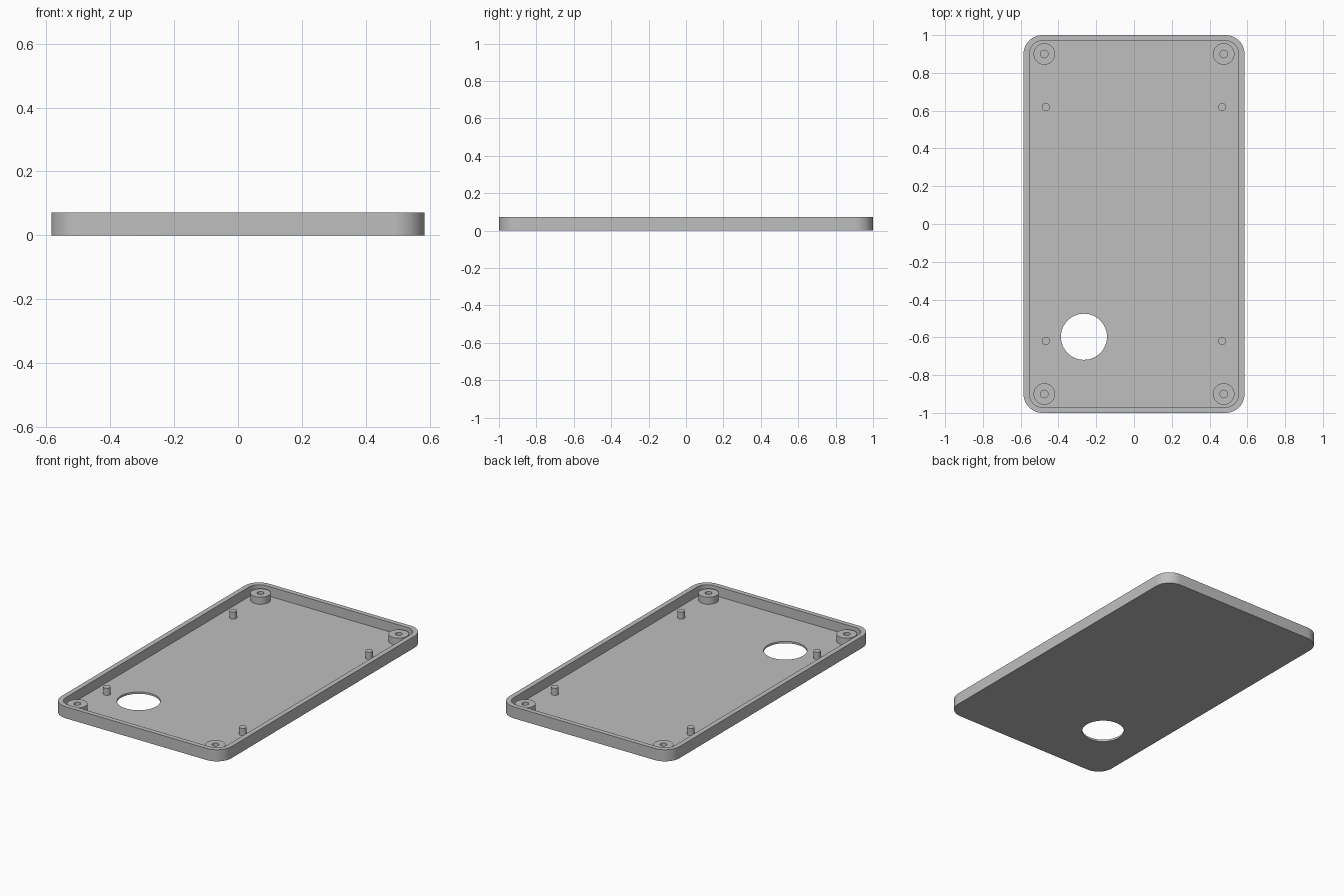
import bpy
import bmesh
from math import cos, sin, pi, radians

cube = bpy.data.objects.get("Cube")
if cube:
    bpy.data.objects.remove(cube, do_unlink=True)

FLOOR, RIM, POST_TOP = 0.012, 0.072, 0.056

plastic = bpy.data.materials.new("grey plastic")
colour = (0.52, 0.52, 0.52, 1)
plastic.diffuse_color = colour
plastic.use_nodes = True
plastic.node_tree.nodes["Principled BSDF"].inputs["Base Color"].default_value = colour


def circle(r, cx=0, cy=0, n=48):
    return [(cx + r * cos(2 * pi * i / n), cy + r * sin(2 * pi * i / n)) for i in range(n)]


def rounded_rect(hx, hy, r, n=12):
    """Counter-clockwise outline with n segments in each corner."""
    pts = []
    for k, (sx, sy) in enumerate([(1, 1), (-1, 1), (-1, -1), (1, -1)]):
        for i in range(n + 1):
            a = (k + i / n) * pi / 2
            pts.append((sx * (hx - r) + r * cos(a), sy * (hy - r) + r * sin(a)))
    return pts


def ring(bm, pts, z):
    return [bm.verts.new((x, y, z)) for x, y in pts]


def skin(bm, rings):
    """Join successive rings with quads."""
    for a, b in zip(rings, rings[1:]):
        for i in range(len(a)):
            j = (i + 1) % len(a)
            bm.faces.new((a[i], a[j], b[j], b[i]))


def fill_between(bm, outer, hole):
    """Flat fill of an outline with a hole in it."""
    edges = [bm.edges.get((r[i - 1], r[i])) for r in (outer, hole) for i in range(len(r))]
    bmesh.ops.triangle_fill(bm, edges=edges, use_beauty=True)


def finish(bm, name, location=(0, 0, 0)):
    mesh = bpy.data.meshes.new(name)
    bm.to_mesh(mesh)
    bm.free()
    mesh.materials.append(plastic)
    obj = bpy.data.objects.new(name, mesh)
    obj.location = location
    bpy.context.collection.objects.link(obj)
    bpy.ops.object.select_all(action='DESELECT')
    obj.select_set(True)
    bpy.context.view_layer.objects.active = obj
    bpy.ops.object.shade_smooth_by_angle(angle=radians(30))


# Tray: outer wall, rim, inner wall, and a floor pierced by a round opening
bm = bmesh.new()
outer = rounded_rect(0.585, 1.0, 0.1)
inner = rounded_rect(0.554, 0.97, 0.07)
shell = [ring(bm, outer, 0), ring(bm, outer, RIM), ring(bm, inner, RIM), ring(bm, inner, FLOOR)]
skin(bm, shell)
opening = circle(0.122, -0.265, -0.597, 64)
hole = [ring(bm, opening, FLOOR), ring(bm, opening, 0)]
skin(bm, hole)
fill_between(bm, shell[-1], hole[0])
fill_between(bm, shell[0], hole[1])
bmesh.ops.recalc_face_normals(bm, faces=bm.faces)
finish(bm, "tray")

for side, sx in (("left", 1), ("right", -1)):
    for end, sy in (("front", -1), ("back", 1)):
        # Screw boss: short tube in each corner
        bm = bmesh.new()
        profile = [(0.057, FLOOR), (0.057, POST_TOP), (0.02, POST_TOP), (0.02, FLOOR)]
        skin(bm, [ring(bm, circle(r), z) for r, z in profile])
        finish(bm, f"screw_boss_{end}_{side}", (sx * 0.475, sy * 0.9, 0))

        # Locating pin: thin solid post
        bm = bmesh.new()
        post = [ring(bm, circle(0.021, n=32), z) for z in (FLOOR, POST_TOP)]
        skin(bm, post)
        bm.faces.new(post[-1])
        finish(bm, f"locating_pin_{end}_{side}", (sx * 0.467, sy * 0.62, 0))
